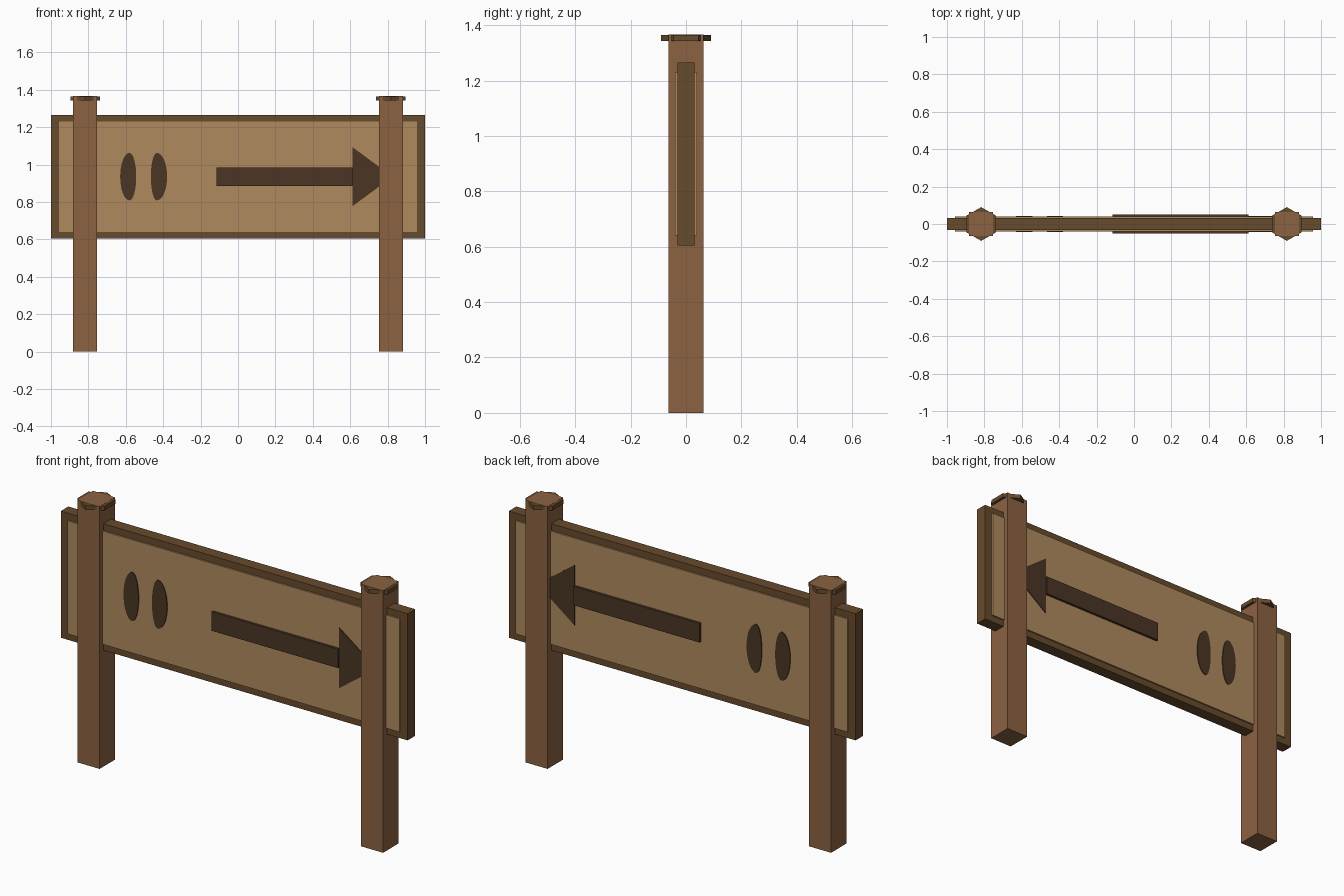
import bpy, bmesh, math

if "Cube" in bpy.data.objects:
    bpy.data.objects.remove(bpy.data.objects["Cube"], do_unlink=True)


def material(name, rgb):
    m = bpy.data.materials.new(name)
    m.use_nodes = True
    m.diffuse_color = (*rgb, 1)
    m.node_tree.nodes["Principled BSDF"].inputs["Base Color"].default_value = (*rgb, 1)
    return m


post_brown = material("post brown", (0.26, 0.123, 0.055))
board_tan = material("board tan", (0.435, 0.255, 0.112))
frame_brown = material("frame brown", (0.137, 0.07, 0.026))
mark_brown = material("dark mark brown", (0.069, 0.036, 0.018))


def prism(name, outline, direction, start, end, mat):
    """Extrude a 2D outline along y (x,z outline) or z (x,y outline)."""
    bm = bmesh.new()
    place = (lambda a, b: (a, start, b)) if direction == "y" else (lambda a, b: (a, b, start))
    face = bm.faces.new([bm.verts.new(place(a, b)) for a, b in outline])
    new = bmesh.ops.extrude_face_region(bm, geom=[face])["geom"]
    offset = (0, end - start, 0) if direction == "y" else (0, 0, end - start)
    bmesh.ops.translate(bm, verts=[v for v in new if isinstance(v, bmesh.types.BMVert)], vec=offset)
    bmesh.ops.recalc_face_normals(bm, faces=bm.faces)
    mesh = bpy.data.meshes.new(name)
    bm.to_mesh(mesh)
    bm.free()
    mesh.materials.append(mat)
    obj = bpy.data.objects.new(name, mesh)
    bpy.context.collection.objects.link(obj)
    return obj


def rect(x0, x1, b0, b1):
    return [(x0, b0), (x1, b0), (x1, b1), (x0, b1)]


# Board: outer frame slab with a slightly thicker panel through it
prism("frame", rect(-1, 1, 0.605, 1.265), "y", -0.031, 0.031, frame_brown)
prism("panel", rect(-0.957, 0.957, 0.64, 1.23), "y", -0.039, 0.039, board_tan)

# Posts with six-sided caps
for side, x in (("left", 0.817), ("right", -0.817)):
    prism(side + "_post", rect(x - 0.064, x + 0.064, -0.064, 0.064), "z", 0, 1.366, post_brown)
    hexagon = [(x + 0.09 * math.sin(i * math.pi / 3), 0.09 * math.cos(i * math.pi / 3))
               for i in range(6)]
    prism(side + "_cap", hexagon, "z", 1.343, 1.365, frame_brown)

# Arrow and oval marks, showing on both faces of the board
prism("arrow_shaft", rect(-0.115, 0.612, 0.886, 0.985), "y", -0.052, 0.052, mark_brown)
prism("arrow_head", [(0.612, 0.777), (0.826, 0.935), (0.612, 1.093)],
      "y", -0.043, 0.043, mark_brown)
for name, x, wide_left, wide_right in (("outer_oval", -0.58, 0.05, 0.036),
                                       ("inner_oval", -0.434, 0.032, 0.055)):
    outline = []
    for i in range(32):
        a = i * math.tau / 32
        width = wide_right if math.cos(a) > 0 else wide_left
        outline.append((x + width * math.cos(a), 0.935 + 0.127 * math.sin(a)))
    prism(name, outline, "y", -0.043, 0.043, mark_brown)
